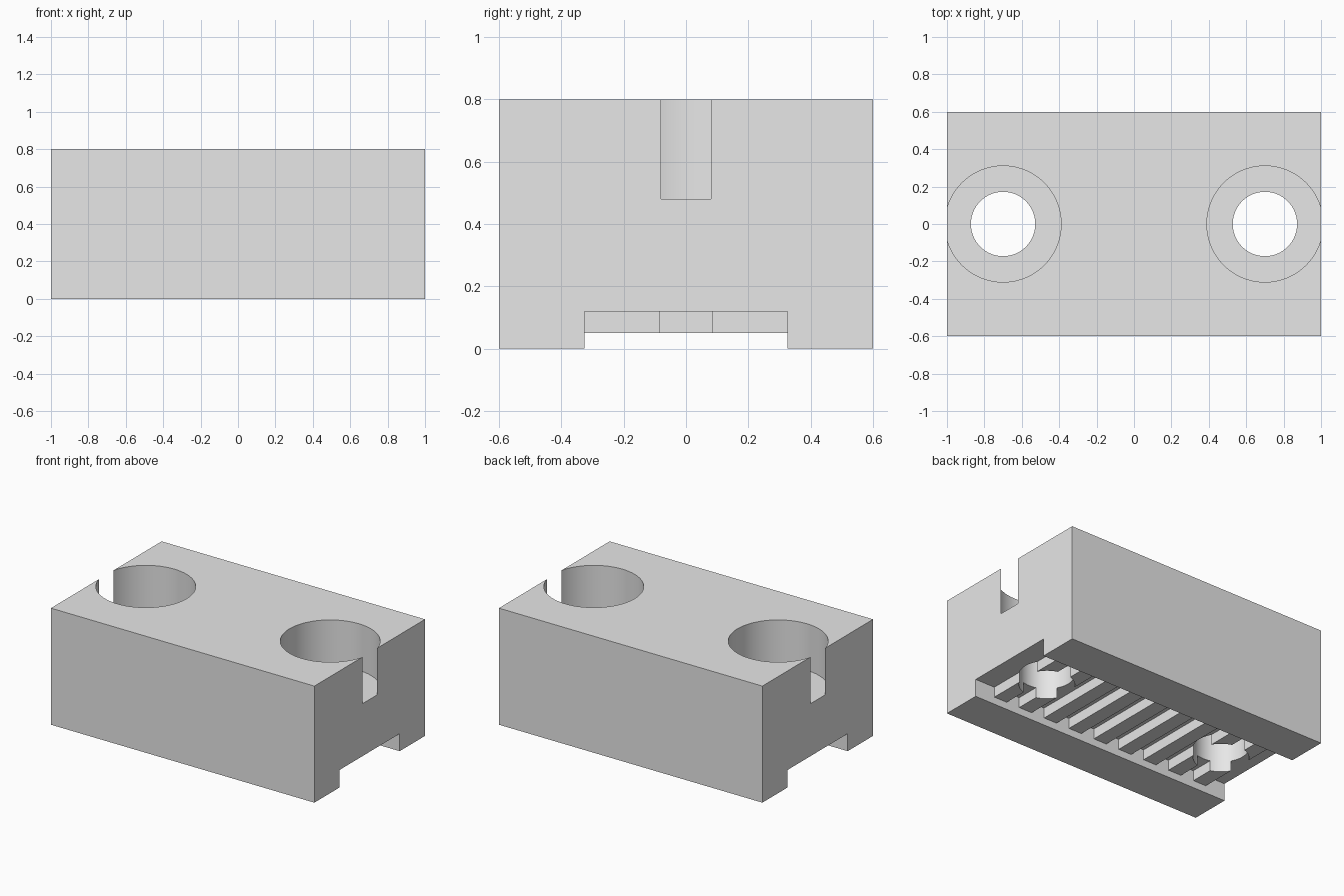
import bpy
import bmesh
import math

default_cube = bpy.data.objects.get("Cube")
if default_cube:
    bpy.data.objects.remove(default_cube, do_unlink=True)

HEIGHT = 0.8
HOLE_X = 0.7
CHANNEL_HALF = 0.325
RIB_BOTTOM, GROOVE_TOP = 0.05, 0.12

grey = bpy.data.materials.new("light_grey")
grey.use_nodes = True
grey.diffuse_color = (0.8, 0.8, 0.8, 1)
grey.node_tree.nodes["Principled BSDF"].inputs["Base Color"].default_value = (0.8, 0.8, 0.8, 1)


def prism(name, points, direction):
    """Extrude a closed outline of 3D points along a direction."""
    bm = bmesh.new()
    face = bm.faces.new([bm.verts.new(p) for p in points])
    extruded = bmesh.ops.extrude_face_region(bm, geom=[face])["geom"]
    moved = [v for v in extruded if isinstance(v, bmesh.types.BMVert)]
    bmesh.ops.translate(bm, verts=moved, vec=direction)
    bmesh.ops.recalc_face_normals(bm, faces=bm.faces[:])
    mesh = bpy.data.meshes.new(name)
    bm.to_mesh(mesh)
    bm.free()
    mesh.materials.append(grey)
    obj = bpy.data.objects.new(name, mesh)
    bpy.context.collection.objects.link(obj)
    return obj


def cylinder(name, x, radius, bottom, top, sides=96):
    ring = [(x + radius * math.cos(math.tau * i / sides),
             radius * math.sin(math.tau * i / sides), bottom) for i in range(sides)]
    return prism(name, ring, (0, 0, top - bottom))


def cut(target, cutter):
    cutter.hide_render = True
    mod = target.modifiers.new(cutter.name, 'BOOLEAN')
    mod.operation = 'DIFFERENCE'
    mod.solver = 'EXACT'
    mod.object = cutter
    bpy.context.view_layer.objects.active = target
    bpy.ops.object.modifier_apply(modifier=mod.name)
    bpy.data.objects.remove(cutter, do_unlink=True)


# Solid block
block = prism("mounting_block",
              [(-1, -0.6, 0), (1, -0.6, 0), (1, 0.6, 0), (-1, 0.6, 0)], (0, 0, HEIGHT))

# Underside channel with nine cross ribs, cut as one comb-shaped prism
comb = [(-1.1, -0.1), (-1.1, GROOVE_TOP)]
for i in range(9):
    left = -0.85 + 0.2 * i
    right = left + 0.1
    comb += [(left, GROOVE_TOP), (left, RIB_BOTTOM), (right, RIB_BOTTOM), (right, GROOVE_TOP)]
comb += [(1.1, GROOVE_TOP), (1.1, -0.1)]
cut(block, prism("ribbed_channel", [(x, -CHANNEL_HALF, z) for x, z in comb],
                 (0, 2 * CHANNEL_HALF, 0)))

# Bolt holes with counterbores that break through the end faces
for side in (-1, 1):
    cut(block, cylinder("bolt_hole", side * HOLE_X, 0.172, -0.2, 0.6))
    cut(block, cylinder("counterbore", side * HOLE_X, 0.3105, 0.48, 1))

# Smooth bores, sharp edges elsewhere
bpy.ops.object.select_all(action='DESELECT')
block.select_set(True)
bpy.context.view_layer.objects.active = block
bpy.ops.object.shade_smooth_by_angle(angle=math.radians(30))
